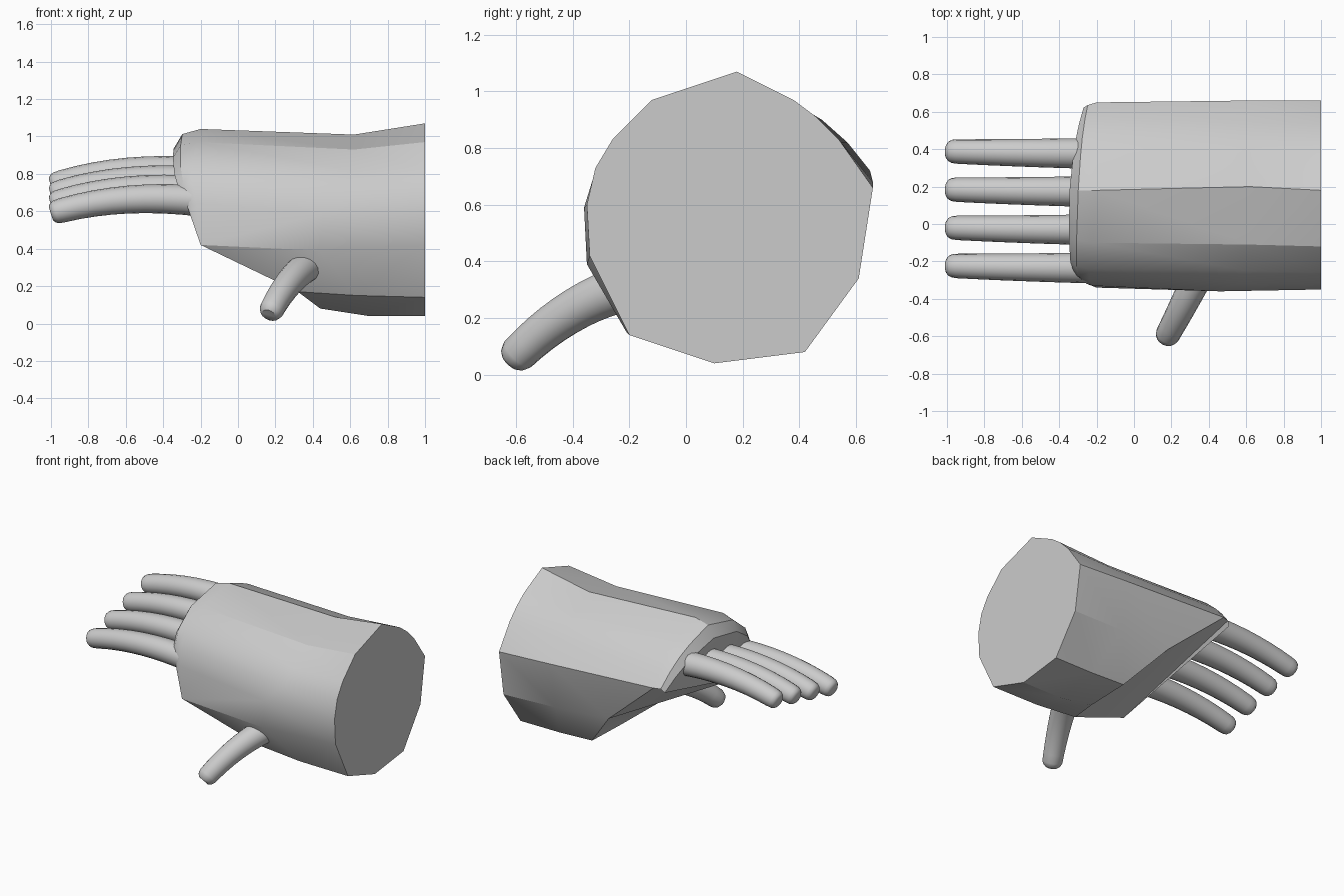
import bpy
import bmesh
import math
from mathutils import Vector

cube = bpy.data.objects.get("Cube")
if cube:
    bpy.data.objects.remove(cube, do_unlink=True)

# Single plain grey
grey = bpy.data.materials.new("plain grey")
grey.use_nodes = True
colour = (0.6, 0.6, 0.6, 1)
grey.diffuse_color = colour
grey.node_tree.nodes["Principled BSDF"].inputs["Base Color"].default_value = colour


def finish(bm, name, angle):
    """Turn a bmesh into a shaded object with the grey material."""
    bmesh.ops.remove_doubles(bm, verts=bm.verts, dist=0.001)
    bmesh.ops.recalc_face_normals(bm, faces=bm.faces)
    mesh = bpy.data.meshes.new(name)
    bm.to_mesh(mesh)
    bm.free()
    mesh.materials.append(grey)
    obj = bpy.data.objects.new(name, mesh)
    bpy.context.collection.objects.link(obj)
    bpy.ops.object.select_all(action="DESELECT")
    obj.select_set(True)
    bpy.context.view_layer.objects.active = obj
    bpy.ops.object.shade_smooth_by_angle(angle=math.radians(angle))
    return obj


def bridge(bm, first, second):
    """Join two closed rings of vertices with quads."""
    count = len(first)
    for i in range(count):
        j = (i + 1) % count
        bm.faces.new((first[i], first[j], second[j], second[i]))


def bezier(points, t):
    """Point on a quadratic curve that passes through three points."""
    start, middle, end = points
    control = middle * 2 - (start + end) / 2
    return start * (1 - t) ** 2 + control * 2 * t * (1 - t) + end * t * t


def digit(name, points, root_radius, tip_radius, sides=16, steps=8):
    """Curved tapering tube with a softly rounded tip."""
    points = [Vector(p) for p in points]
    length = (points[2] - points[0]).length
    stations = [(i / steps * 0.92, 1) for i in range(steps + 1)]
    # Tip rounding: distance short of the end and relative radius
    stations += [(1 - back / length, size) for back, size in
                 ((0.03, 0.96), (0.012, 0.84), (0, 0.6))]
    bm = bmesh.new()
    rings = []
    for t, size in stations:
        centre = bezier(points, t)
        tangent = (bezier(points, t + 0.01) - bezier(points, t - 0.01)).normalized()
        side = tangent.cross(Vector((0, 0, 1))).normalized()
        up = side.cross(tangent)
        radius = (root_radius + (tip_radius - root_radius) * t) * size
        ring = []
        for k in range(sides):
            a = math.tau * k / sides
            ring.append(bm.verts.new(centre + (side * math.cos(a) + up * math.sin(a)) * radius))
        rings.append(ring)
    for first, second in zip(rings, rings[1:]):
        bridge(bm, first, second)
    bm.faces.new(rings[0])
    bm.faces.new(rings[-1])
    return finish(bm, name, 40)


# Lengthwise lines of the palm: wrist (y, z), middle (x, y, z), hand end (x, y, z)
lines = [
    ((.18, 1.07), (.62, .2, 1.01), (-.2, .18, 1.04)),
    ((.38, .97), (.6, .38, .94), (-.2, .38, .96)),
    ((.46, .91), (.6, .46, .89), (-.2, .48, .9)),
    ((.54, .83), (.6, .54, .82), (-.2, .57, .82)),
    ((.66, .66), (.6, .66, .68), (-.2, .65, .72)),
    ((.61, .34), (.6, .6, .35), (.2, .58, .37)),
    ((.42, .08), (.7, .42, .08), (.44, .42, .09)),
    ((.1, .04), (.7, .1, .04), (.44, .1, .08)),
    ((-.2, .14), (.63, -.21, .15), (.32, -.2, .17)),
    ((-.34, .42), (.44, -.35, .39), (-.2, -.34, .42)),
    ((-.35, .6), (.46, -.36, .59), (-.22, -.33, .64)),
    ((-.32, .73), (.58, -.32, .72), (-.24, -.3, .75)),
    ((-.26, .83), (.6, -.25, .82), (-.24, -.24, .85)),
    ((-.12, .97), (.62, -.11, .93), (-.22, -.1, .97)),
]

# Palm and wrist
bm = bmesh.new()
wrist = [bm.verts.new((1, *w)) for w, m, e in lines]
middle = [bm.verts.new(m) for w, m, e in lines]
end = [bm.verts.new(e) for w, m, e in lines]
bridge(bm, wrist, middle)
bridge(bm, middle, end)
bm.faces.new(wrist)
bm.faces.new(end[4:10])

# Rounded knuckle edge, deeper toward the top
rim = end[9:] + end[:5]
knuckles = []
for v in rim:
    rise = (v.co.z - 0.42) / 0.6
    knuckles.append(bm.verts.new(v.co + Vector((-0.14 * rise, (0.18 - v.co.y) * 0.12 * rise, -0.1 * rise * rise))))
halfway = []
for v, k in zip(rim, knuckles):
    rise = (v.co.z - 0.42) / 0.6
    halfway.append(bm.verts.new((v.co + k.co) / 2 + Vector((-0.025, 0, 0.025)) * rise))
bridge(bm, rim, halfway)
bridge(bm, halfway, knuckles)
bm.faces.new(knuckles)
palm = finish(bm, "palm_and_wrist", 25)
# Split the uneven flat areas cleanly
tri = palm.modifiers.new("triangulate", "TRIANGULATE")
tri.quad_method = "SHORTEST_DIAGONAL"

# Four fingers, each a little higher than the one in front
names = ["index_finger", "middle_finger", "ring_finger", "little_finger"]
for i, name in enumerate(names):
    y = -0.235 + 0.204 * i
    z = 0.05 * i
    digit(name, [(-0.2, y, 0.655 + z), (-0.62, y + 0.004, 0.66 + z), (-1, y + 0.012, 0.588 + z)],
          0.083, 0.064)

# Thumb
digit("thumb", [(0.36, -0.24, 0.3), (0.26, -0.44, 0.2), (0.165, -0.62, 0.045)], 0.083, 0.064)
